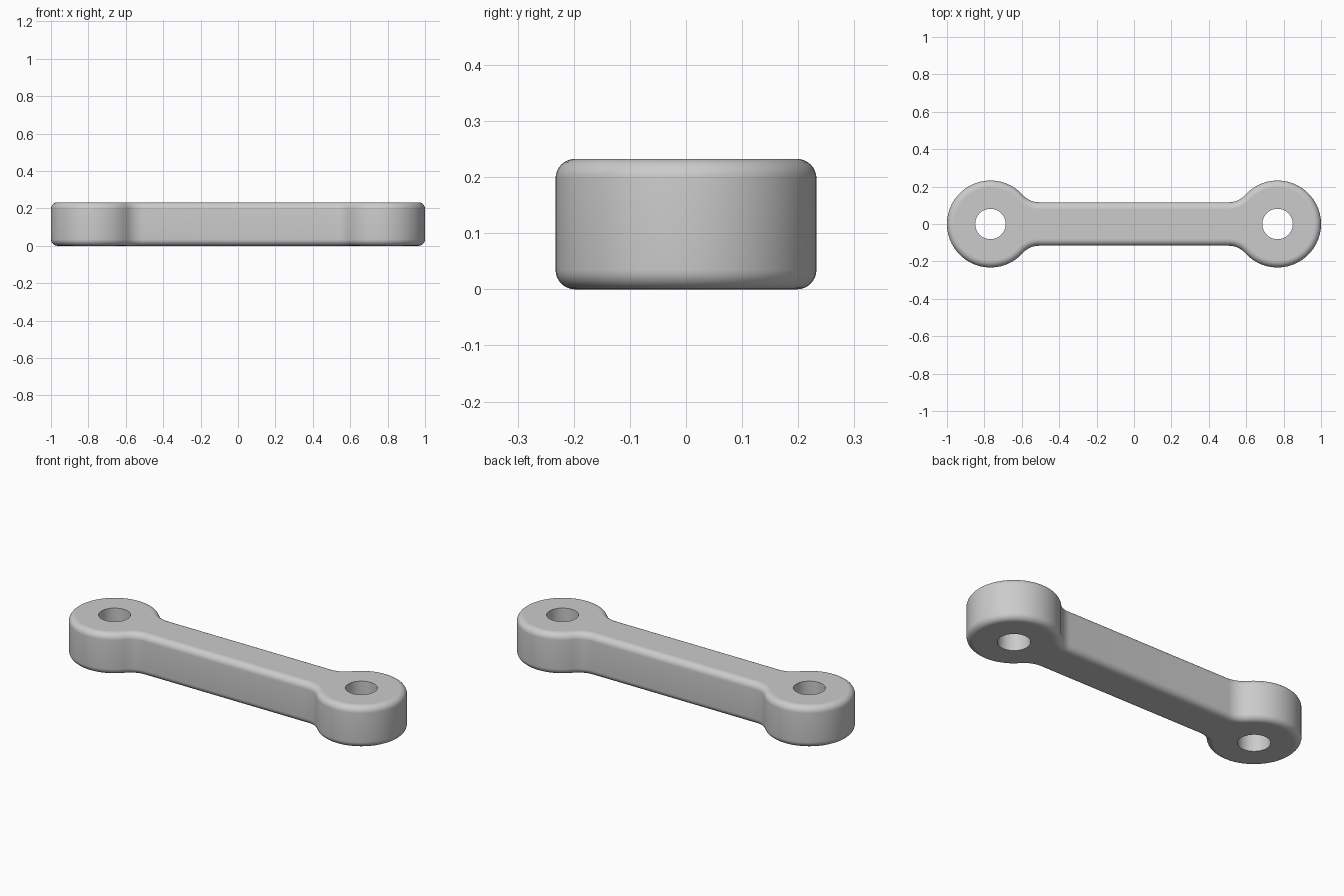
import bpy
import bmesh
from math import atan2, cos, sin, sqrt, pi

cube = bpy.data.objects.get("Cube")
if cube:
    bpy.data.objects.remove(cube, do_unlink=True)

# Proportions in design units, scaled so the total length is 2
U = 2 / 86
EYE_X, EYE_R, HOLE_R = 33 * U, 10 * U, 3.5 * U
BAR_HALF, NECK_R = 5 * U, 5 * U
HEIGHT, EDGE_R = 10 * U, 1.5 * U
EDGE_STEPS, EYE_STEPS, NECK_STEPS, HOLE_STEPS = 8, 40, 12, 64

# Neck fillet, tangent to both the bar side and the eye
NECK_Y = BAR_HALF + NECK_R
NECK_X = EYE_X - sqrt((EYE_R + NECK_R) ** 2 - NECK_Y ** 2)
NECK_ANGLE = atan2(NECK_Y, NECK_X - EYE_X)


def arc(cx, cy, r, start, end, steps):
    angles = [start + (end - start) * i / steps for i in range(steps + 1)]
    return [(cx + r * cos(a), cy + r * sin(a)) for a in angles]


def outline(inset):
    """Counter-clockwise link outline, moved inward by inset."""
    eye = arc(EYE_X, 0, EYE_R - inset, -NECK_ANGLE, NECK_ANGLE, EYE_STEPS)
    neck = arc(NECK_X, NECK_Y, NECK_R + inset, NECK_ANGLE - pi, -pi / 2, NECK_STEPS)[1:]
    lower_neck = [(x, -y) for x, y in reversed(neck)]
    half = lower_neck + eye + neck
    return half + [(-x, -y) for x, y in half]


def add_ring(bm, points, z):
    return [bm.verts.new((x, y, z)) for x, y in points]


def bridge(bm, low, high):
    n = len(low)
    for i in range(n):
        j = (i + 1) % n
        bm.faces.new((low[i], low[j], high[j], high[i])).smooth = True


def ring_edges(bm, ring):
    return [bm.edges.get((ring[i - 1], ring[i])) for i in range(len(ring))]


# Rounded edge section: inset and height, from bottom to top
quarter = [i * pi / 2 / EDGE_STEPS for i in range(EDGE_STEPS + 1)]
section = [(EDGE_R * (1 - sin(a)), EDGE_R * (1 - cos(a))) for a in quarter]
section += [(d, HEIGHT - z) for d, z in reversed(section)]

# Outer wall
bm = bmesh.new()
rings = [add_ring(bm, outline(d), z) for d, z in section]
for low, high in zip(rings, rings[1:]):
    bridge(bm, low, high)

# Through holes in both eyes
bottom, top = [rings[0]], [rings[-1]]
for side in (-1, 1):
    circle = arc(side * EYE_X, 0, HOLE_R, 0, 2 * pi, HOLE_STEPS)[:-1]
    low, high = add_ring(bm, circle, 0), add_ring(bm, circle, HEIGHT)
    bridge(bm, high, low)
    bottom.append(low)
    top.append(high)

# Flat top and bottom faces around the holes
for loops, up in ((bottom, -1), (top, 1)):
    edges = [e for ring in loops for e in ring_edges(bm, ring)]
    filled = bmesh.ops.triangle_fill(bm, edges=edges, use_beauty=True, normal=(0, 0, up))
    for f in filled["geom"]:
        if isinstance(f, bmesh.types.BMFace):
            f.normal_update()
            if f.normal.z * up < 0:
                f.normal_flip()
            f.smooth = False

# Sharp hole rims
for ring in bottom[1:] + top[1:]:
    for e in ring_edges(bm, ring):
        e.smooth = False

mesh = bpy.data.meshes.new("connecting_link")
bm.to_mesh(mesh)
bm.free()
link = bpy.data.objects.new("connecting_link", mesh)
bpy.context.collection.objects.link(link)

# Plain grey finish
grey = bpy.data.materials.new("plain_grey")
grey.use_nodes = True
colour = (0.6, 0.6, 0.6, 1)
grey.diffuse_color = colour
grey.node_tree.nodes["Principled BSDF"].inputs["Base Color"].default_value = colour
mesh.materials.append(grey)
